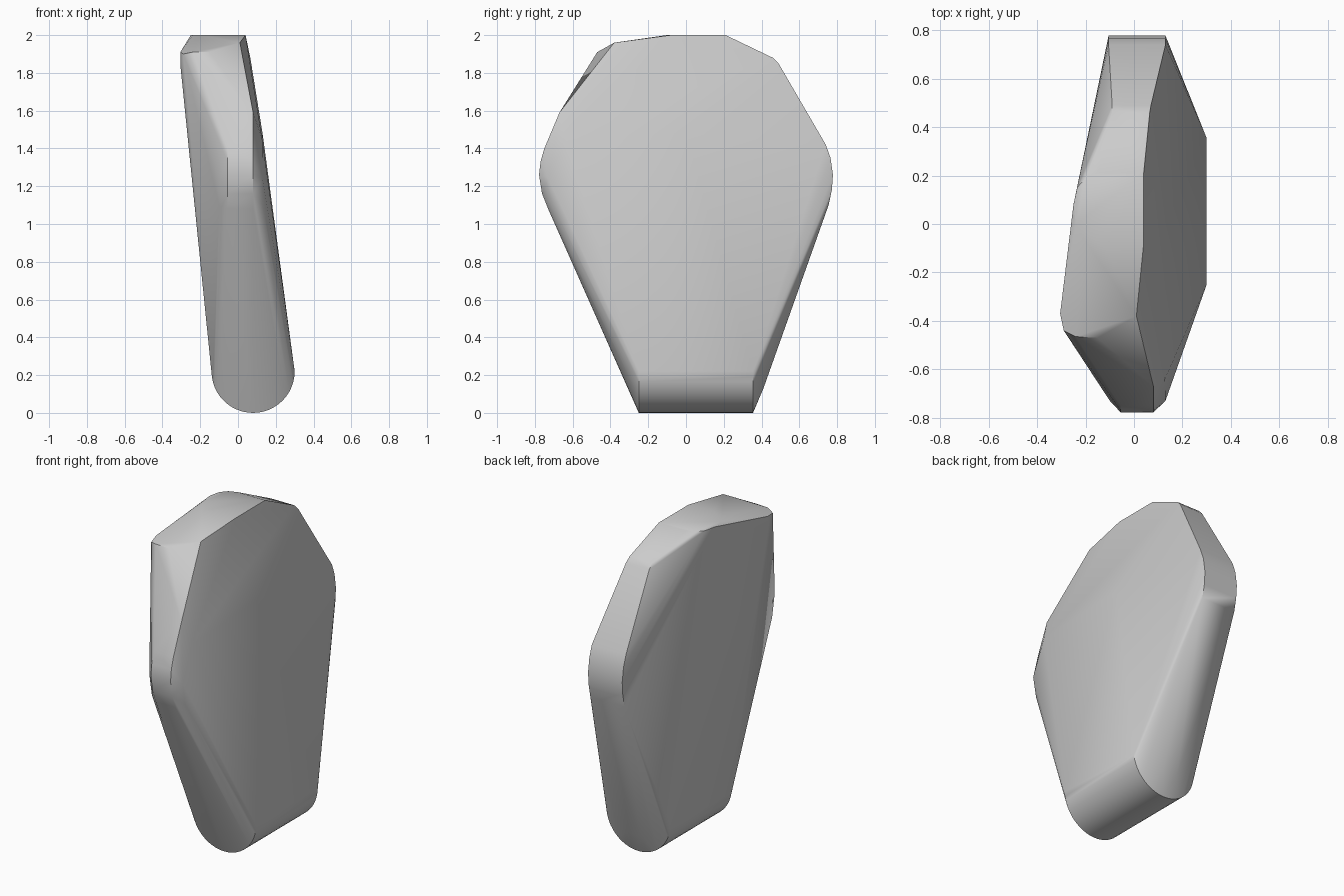
import bpy
import bmesh
from math import sin, cos, pi, radians

cube = bpy.data.objects.get("Cube")
if cube:
    bpy.data.objects.remove(cube, do_unlink=True)

grey = bpy.data.materials.new("plain_grey")
grey.use_nodes = True
grey.diffuse_color = (0.6, 0.6, 0.6, 1)
grey.node_tree.nodes["Principled BSDF"].inputs["Base Color"].default_value = (0.6, 0.6, 0.6, 1)

points = []


def sweep(profile, xs):
    """Repeat a (y, z) profile at several x positions."""
    points.extend((x, y, z) for x in xs for y, z in profile)


# Rounded foot: half cylinder along y
for i in range(25):
    a = pi + pi * i / 24
    for y in (-0.25, 0.355):
        points.append((0.08 + 0.22 * cos(a), y, 0.22 + 0.22 * sin(a)))
sweep([(0.41, 0.13)], (0.03, 0.13))

# Back lobe, and the sloping strip above it
sweep([(0.73, 1.05), (0.755, 1.1), (0.772, 1.18), (0.778, 1.26),
       (0.765, 1.35), (0.74, 1.42)], (-0.105, 0.13))
points += [(-0.09, 0.49, 1.85), (-0.09, 0.46, 1.88),
           (0.07, 0.49, 1.85), (0.065, 0.46, 1.88)]

# Front lobe, with chamfered sides
sweep([(-0.73, 1.08), (-0.762, 1.16), (-0.778, 1.26), (-0.77, 1.33),
       (-0.75, 1.4)], (-0.055, 0.08))
sweep([(-0.705, 1.1), (-0.73, 1.24)], (-0.1, 0.13))
points += [(0.08, -0.67, 1.59), (0.128, -0.64, 1.45)]

# Leaning front shoulder
points += [(-0.305, -0.37, 1.91), (-0.305, -0.37, 1.84), (-0.29, -0.44, 1.9),
           (-0.24, -0.465, 1.91), (-0.15, -0.47, 1.91), (0.01, -0.38, 1.96)]

# Flat crown with rounded side
crown = [(-0.25, 0.08), (-0.235, 0.15), (-0.2, 0.19), (-0.15, 0.21), (0.04, 0.21),
         (0.04, -0.08), (-0.12, -0.1), (-0.2, -0.07), (-0.24, 0.0)]
points += [(x, y, 2.0) for x, y in crown]

# Slight swell of the broad side
points.append((0.13, 0.0, 1.48))

# Body: one taut skin around all these outlines
bm = bmesh.new()
for p in points:
    bm.verts.new(p)
hull = bmesh.ops.convex_hull(bm, input=bm.verts)
loose = [v for v in set(hull["geom_interior"] + hull["geom_unused"])
         if isinstance(v, bmesh.types.BMVert)]
bmesh.ops.delete(bm, geom=loose, context="VERTS")
bmesh.ops.dissolve_limit(bm, angle_limit=radians(0.5), verts=bm.verts, edges=bm.edges)
bmesh.ops.recalc_face_normals(bm, faces=bm.faces)

mesh = bpy.data.meshes.new("body")
bm.to_mesh(mesh)
bm.free()
mesh.materials.append(grey)
body = bpy.data.objects.new("body", mesh)
bpy.context.collection.objects.link(body)
bpy.context.view_layer.objects.active = body
body.select_set(True)
bpy.ops.object.shade_smooth_by_angle(angle=radians(30))
